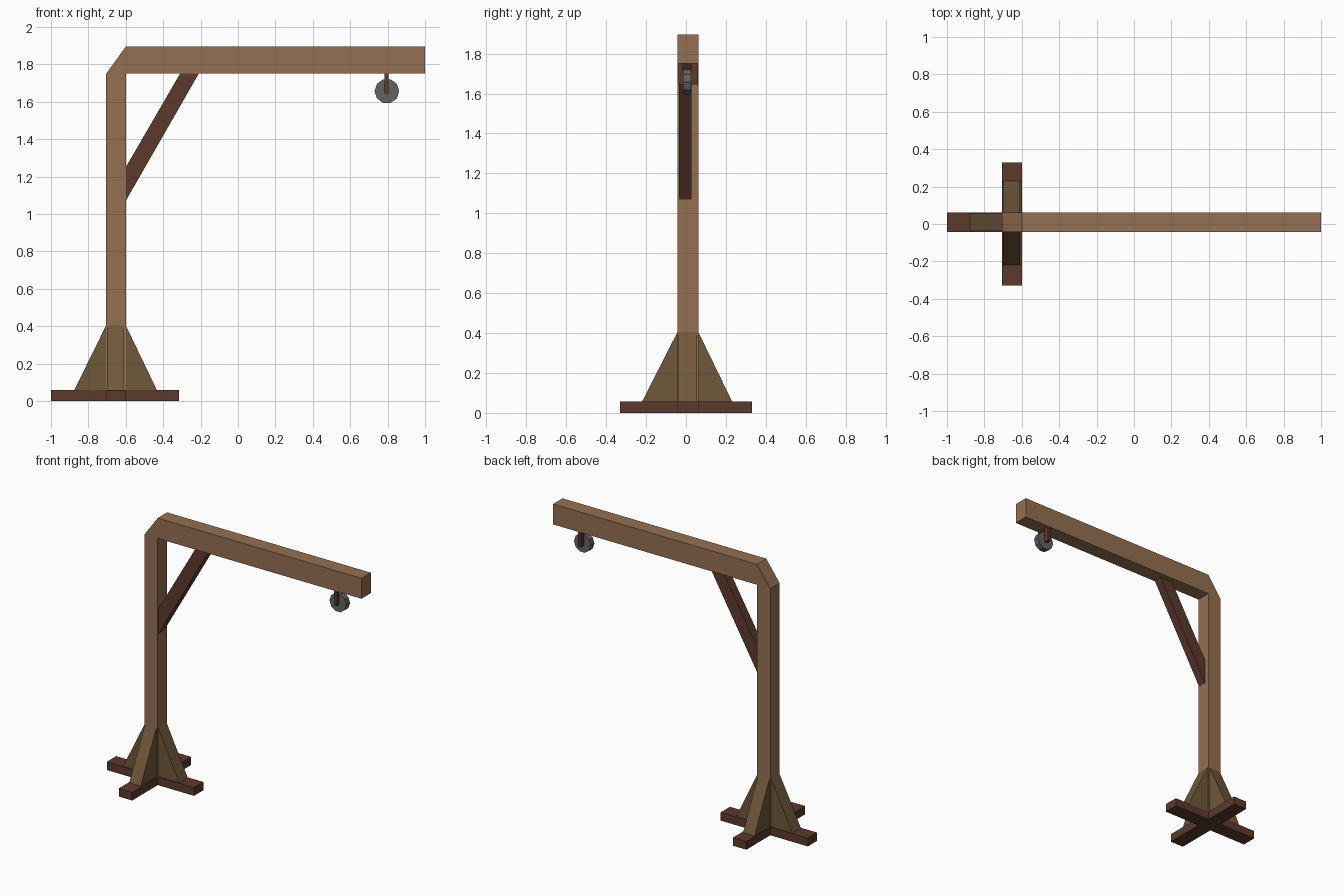
import bpy, bmesh, math
from mathutils import Vector

if "Cube" in bpy.data.objects:
    bpy.data.objects.remove(bpy.data.objects["Cube"])


def material(name, rgb):
    m = bpy.data.materials.new(name)
    m.diffuse_color = (*rgb, 1)
    m.use_nodes = True
    m.node_tree.nodes["Principled BSDF"].inputs["Base Color"].default_value = m.diffuse_color
    return m


WOOD = material("light wood", (0.296, 0.162, 0.083))
DARK = material("dark wood", (0.107, 0.042, 0.027))
OLIVE = material("olive wood", (0.162, 0.098, 0.044))
GREY = material("grey metal", (0.125, 0.125, 0.128))


def prism(name, points, axis, lo, hi, mat):
    """Extrude a 2D outline along an axis: x takes (y,z), y takes (x,z), z takes (x,y)."""
    def place(p, d):
        return {"x": (d, p[0], p[1]), "y": (p[0], d, p[1]), "z": (p[0], p[1], d)}[axis]
    bm = bmesh.new()
    face = bm.faces.new([bm.verts.new(place(p, lo)) for p in points])
    ext = bmesh.ops.extrude_face_region(bm, geom=[face])
    new = [v for v in ext["geom"] if isinstance(v, bmesh.types.BMVert)]
    bmesh.ops.translate(bm, verts=new, vec=Vector(place((0, 0), hi - lo)))
    bmesh.ops.recalc_face_normals(bm, faces=bm.faces)
    mesh = bpy.data.meshes.new(name)
    bm.to_mesh(mesh)
    bm.free()
    mesh.materials.append(mat)
    ob = bpy.data.objects.new(name, mesh)
    bpy.context.collection.objects.link(ob)
    return ob


# Post section limits
X0, X1 = -0.705, -0.60
Y0, Y1 = -0.043, 0.062

# Post and boom in one bent profile with a cut corner
prism("post_and_boom",
      [(X0, 0.03), (X1, 0.03), (X1, 1.75), (1, 1.75), (1, 1.895), (X1, 1.895), (X0, 1.75)],
      "y", Y0, Y1, WOOD)

# Cross-shaped foot
L, R, F, B = -1.0, -0.315, -0.33, 0.33
prism("cross_foot",
      [(L, Y0), (X0, Y0), (X0, F), (X1, F), (X1, Y0), (R, Y0),
       (R, Y1), (X1, Y1), (X1, B), (X0, B), (X0, Y1), (L, Y1)],
      "z", 0, 0.058, DARK)

# Sloped gussets on the four sides of the post
Z0, Z1 = 0.055, 0.405
inset = 0.03
for name, axis, outer, edge, sign, lo, hi in (
        ("left_gusset", "y", -0.877, X0, 1, -0.038, 0.056),
        ("right_gusset", "y", -0.432, X1, -1, -0.038, 0.056),
        ("front_gusset", "x", -0.221, Y0, 1, -0.70, -0.61),
        ("back_gusset", "x", 0.232, Y1, -1, -0.70, -0.61)):
    inner = edge + sign * inset
    prism(name, [(outer, Z0), (inner, Z0), (inner, Z1), (edge, Z1)], axis, lo, hi, OLIVE)

# Diagonal brace
prism("diagonal_brace", [(X1, 1.07), (X1, 1.25), (-0.31, 1.75), (-0.21, 1.75)],
      "y", -0.035, 0.027, DARK)

# Pulley wheel and the two hanger arms
CX, CZ, RAD, N = 0.796, 1.657, 0.066, 10
prism("pulley_wheel",
      [(CX + RAD * math.cos(2 * math.pi * i / N), CZ + RAD * math.sin(2 * math.pi * i / N))
       for i in range(N)],
      "y", -0.016, 0.025, GREY)
for name, lo, hi in (("front_hanger", Y0 + 0.001, -0.016), ("back_hanger", 0.025, Y1 - 0.001)):
    prism(name, [(0.782, 1.645), (0.805, 1.645), (0.805, 1.755), (0.782, 1.755)],
          "y", lo, hi, DARK)
